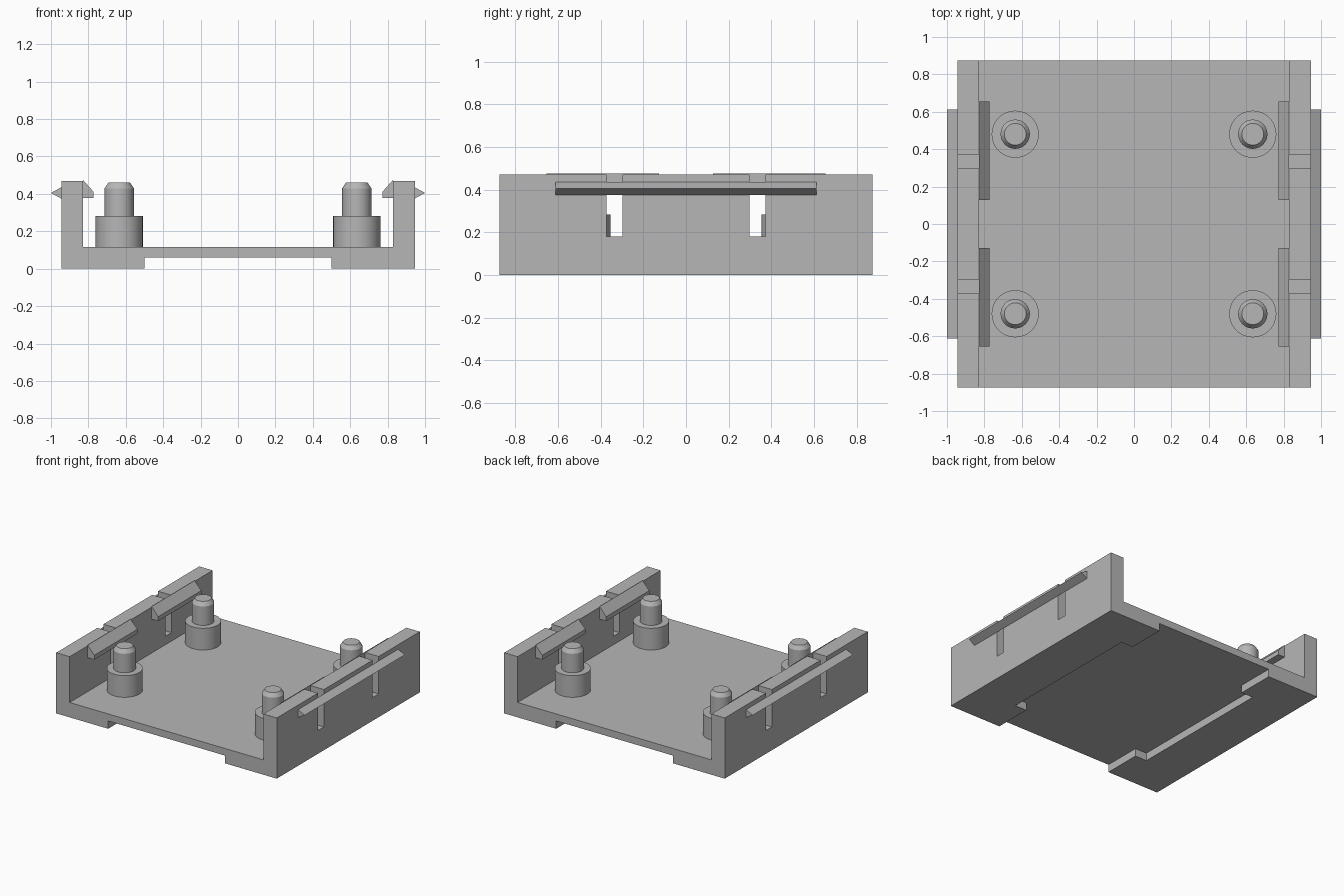
import bpy, bmesh, math

cube = bpy.data.objects.get("Cube")
if cube:
    bpy.data.objects.remove(cube, do_unlink=True)

grey = bpy.data.materials.new("plain grey")
grey.use_nodes = True
grey.diffuse_color = (0.47, 0.47, 0.47, 1)
grey.node_tree.nodes["Principled BSDF"].inputs["Base Color"].default_value = grey.diffuse_color


def finish(name, bm):
    bmesh.ops.recalc_face_normals(bm, faces=bm.faces)
    mesh = bpy.data.meshes.new(name)
    bm.to_mesh(mesh)
    bm.free()
    mesh.materials.append(grey)
    obj = bpy.data.objects.new(name, mesh)
    bpy.context.collection.objects.link(obj)
    return obj


def activate(obj):
    bpy.ops.object.select_all(action='DESELECT')
    obj.select_set(True)
    bpy.context.view_layer.objects.active = obj


def extrude_y(name, profile, y0, y1):
    """Extrude an (x, z) outline from y0 to y1."""
    bm = bmesh.new()
    face = bm.faces.new([bm.verts.new((x, y0, z)) for x, z in profile])
    new = bmesh.ops.extrude_face_region(bm, geom=[face])["geom"]
    bmesh.ops.translate(bm, vec=(0, y1 - y0, 0),
                        verts=[v for v in new if isinstance(v, bmesh.types.BMVert)])
    return finish(name, bm)


def cut_box(target, x0, x1, y0, y1, z0, z1):
    box = extrude_y("cutter", [(x0, z0), (x1, z0), (x1, z1), (x0, z1)], y0, y1)
    box.hide_render = True
    mod = target.modifiers.new("cut", 'BOOLEAN')
    mod.operation = 'DIFFERENCE'
    mod.solver = 'EXACT'
    mod.object = box
    activate(target)
    bpy.ops.object.modifier_apply(modifier=mod.name)
    bpy.data.objects.remove(box, do_unlink=True)


def lathe(name, profile, x, y):
    """Spin an (r, z) profile around a vertical axis."""
    bm = bmesh.new()
    verts = [bm.verts.new((r, 0, z)) for r, z in profile]
    edges = [bm.edges.new(pair) for pair in zip(verts, verts[1:])]
    bmesh.ops.spin(bm, geom=verts + edges, cent=(0, 0, 0), axis=(0, 0, 1),
                   angle=math.tau, steps=48, use_duplicate=False)
    bmesh.ops.remove_doubles(bm, verts=bm.verts, dist=0.0005)
    obj = finish(name, bm)
    obj.location = (x, y, 0)
    activate(obj)
    bpy.ops.object.shade_smooth_by_angle(angle=math.radians(30))
    return obj


# Tray: floor, side walls and thick feet in one cross-section
half = [(0.5, 0.06), (0.5, 0), (0.945, 0), (0.945, 0.47), (0.83, 0.47), (0.83, 0.115)]
tray = extrude_y("tray", half + [(-x, z) for x, z in reversed(half)], -0.875, 0.875)

# Wider recess in the middle of the underside
cut_box(tray, -0.6, 0.6, -0.58, 0.58, -0.1, 0.06)

# Slots through the side walls, open at the top
for s in (-1, 1):
    for t in (-1, 1):
        x0, x1 = sorted((s * 0.8, s * 0.98))
        y0, y1 = sorted((t * 0.298, t * 0.372))
        cut_box(tray, x0, x1, y0, y1, 0.18, 0.6)

post = [(0, 0.11), (0.126, 0.11), (0.126, 0.283), (0.078, 0.283),
        (0.078, 0.43), (0.058, 0.46), (0, 0.46)]
hook = [(0.83, 0.378), (0.773, 0.378), (0.773, 0.412), (0.83, 0.476)]
ridge = [(0.945, 0.375), (1.0, 0.405), (0.945, 0.435)]

for s, side in ((1, "left"), (-1, "right")):
    # Outer snap ridge
    extrude_y(f"{side}_snap_ridge", [(s * x, z) for x, z in ridge], -0.613, 0.613)
    for t, end in ((-1, "front"), (1, "back")):
        # Inner retaining hook and stepped locating post
        extrude_y(f"{side}_{end}_hook", [(s * x, z) for x, z in hook], t * 0.127, t * 0.655)
        lathe(f"{side}_{end}_post", post, s * 0.635, t * 0.48)
